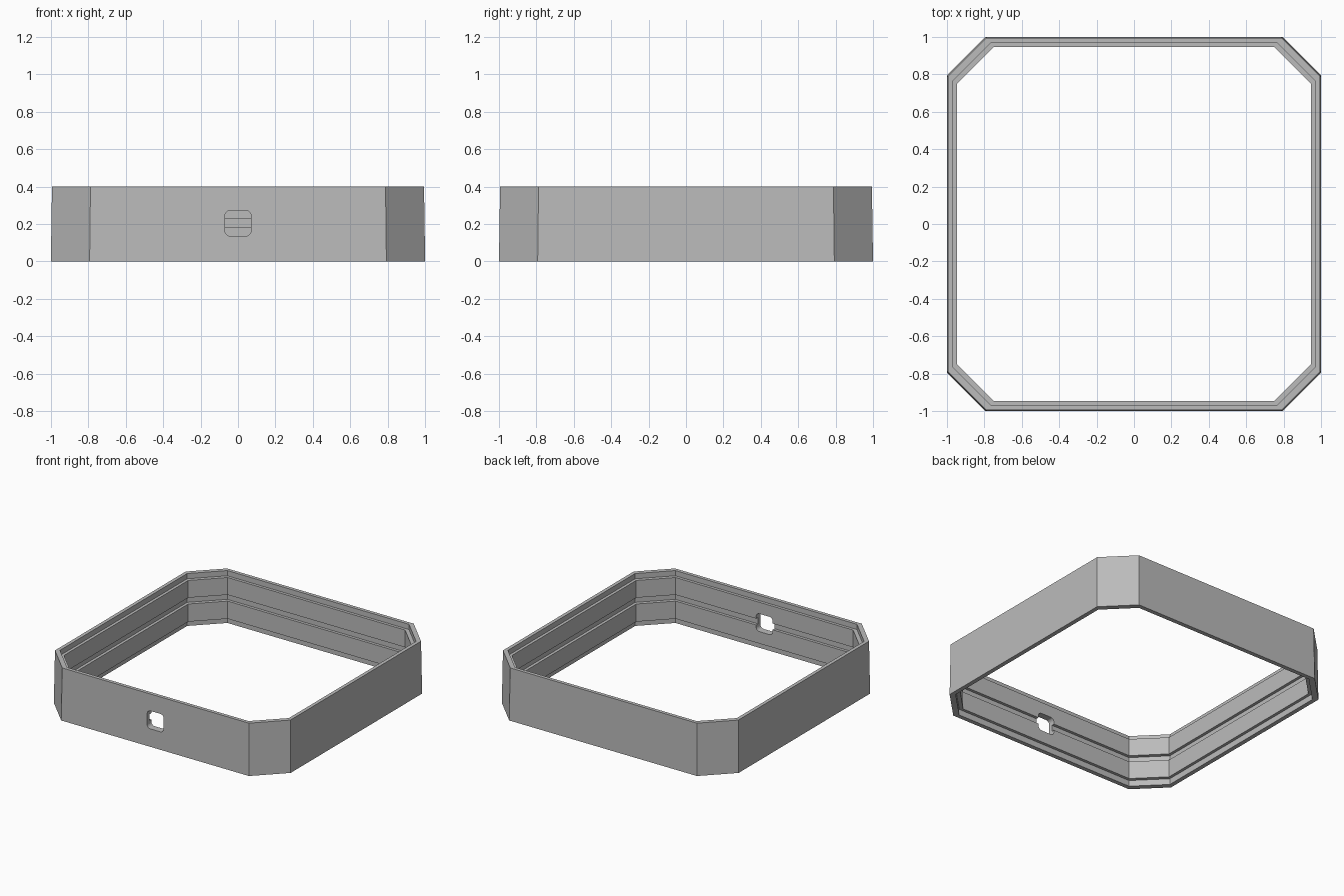
import bpy, bmesh, math
from mathutils import Vector

if "Cube" in bpy.data.objects:
    bpy.data.objects.remove(bpy.data.objects["Cube"])

grey = bpy.data.materials.new("grey plastic")
grey.diffuse_color = (0.5, 0.5, 0.5, 1)
grey.use_nodes = True
grey.node_tree.nodes["Principled BSDF"].inputs["Base Color"].default_value = grey.diffuse_color


def make_object(name, bm):
    bmesh.ops.recalc_face_normals(bm, faces=bm.faces)
    mesh = bpy.data.meshes.new(name)
    bm.to_mesh(mesh)
    bm.free()
    mesh.materials.append(grey)
    ob = bpy.data.objects.new(name, mesh)
    bpy.context.collection.objects.link(ob)
    return ob


# Eight-cornered outline, scaled for each point of the wall section
C = 0.793
outline = [(1, -C), (1, C), (C, 1), (-C, 1), (-C, -1 + 2), (-1, C), (-1, -C), (-C, -1), (C, -1)]
outline = list(dict.fromkeys(outline))

# Wall section (radius, height): tapered outside, stepped lips and a middle groove inside
section = [(1, 0), (0.994, 0.4), (0.967, 0.4), (0.967, 0.36), (0.945, 0.36),
           (0.945, 0.228), (0.967, 0.228), (0.967, 0.18), (0.945, 0.18),
           (0.945, 0.045), (0.967, 0.045), (0.967, 0)]

bm = bmesh.new()
rings = [[bm.verts.new((x * r, y * r, z)) for x, y in outline] for r, z in section]
n = len(outline)
for i, ring in enumerate(rings):
    nxt = rings[(i + 1) % len(rings)]
    for j in range(n):
        k = (j + 1) % n
        bm.faces.new((ring[j], ring[k], nxt[k], nxt[j]))
frame = make_object("frame_ring", bm)

# Rounded port opening through the front wall
HW, HH, R, ZC = 0.07, 0.068, 0.028, 0.204
bm = bmesh.new()
loop = []
for q, (sx, sz) in enumerate([(1, 1), (-1, 1), (-1, -1), (1, -1)]):
    for s in range(6):
        a = math.radians(90 * q + 18 * s)
        loop.append(bm.verts.new((sx * (HW - R) + R * math.cos(a), -1.1,
                                  ZC + sz * (HH - R) + R * math.sin(a))))
face = bm.faces.new(loop)
ext = bmesh.ops.extrude_face_region(bm, geom=[face])
bmesh.ops.translate(bm, vec=Vector((0, 0.3, 0)),
                    verts=[v for v in ext["geom"] if isinstance(v, bmesh.types.BMVert)])
cutter = make_object("port_cutter", bm)
cutter.hide_render = True
cutter.display_type = 'WIRE'

cut = frame.modifiers.new("port opening", 'BOOLEAN')
cut.object = cutter
cut.operation = 'DIFFERENCE'
cut.solver = 'EXACT'
